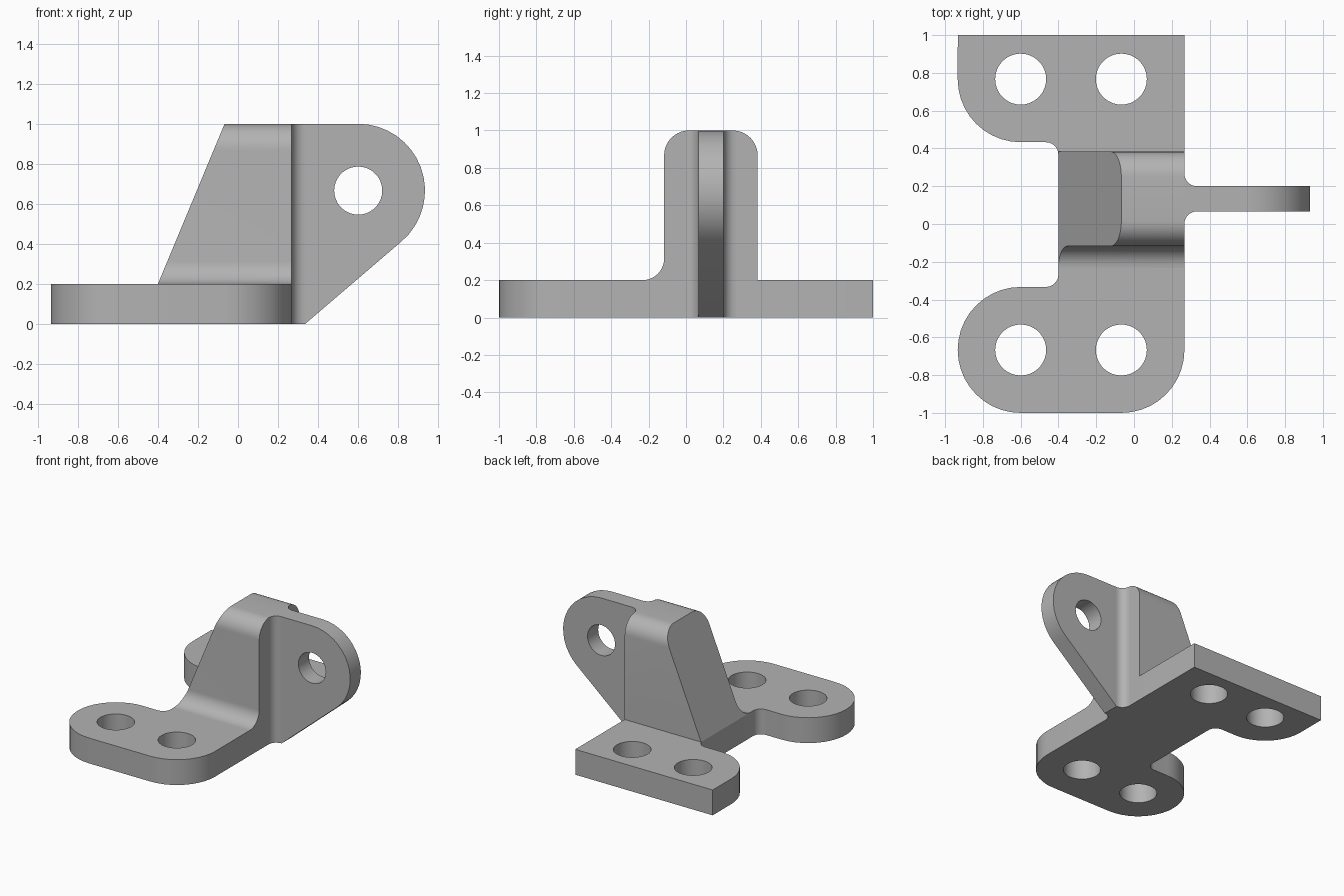
import bpy, bmesh
from math import sin, cos, radians
from mathutils import Vector

if "Cube" in bpy.data.objects:
    bpy.data.objects.remove(bpy.data.objects["Cube"], do_unlink=True)

# Single grey metal
GREY = (0.45, 0.45, 0.45, 1)
metal = bpy.data.materials.new("grey metal")
metal.use_nodes = True
metal.diffuse_color = GREY
metal.node_tree.nodes["Principled BSDF"].inputs["Base Color"].default_value = GREY

R = 1 / 3        # large corner radius
F = 1 / 15       # small fillet radius
EDGE = 0.267     # flush side of plate and block
PLACE = {"x": lambda u, v, w: (w, u, v),
         "y": lambda u, v, w: (u, w, v),
         "z": lambda u, v, w: (u, v, w)}


def arc(cu, cv, r, start, end, n=10):
    angles = [radians(start + (end - start) * i / n) for i in range(n + 1)]
    return [(cu + r * cos(a), cv + r * sin(a)) for a in angles]


def prism(name, outline, axis, low, high):
    """Extrude a closed outline along an axis."""
    bm = bmesh.new()
    face = bm.faces.new([bm.verts.new(PLACE[axis](u, v, low)) for u, v in outline])
    out = bmesh.ops.extrude_face_region(bm, geom=[face])
    moved = [g for g in out["geom"] if isinstance(g, bmesh.types.BMVert)]
    bmesh.ops.translate(bm, verts=moved, vec=Vector(PLACE[axis](0, 0, high - low)))
    bmesh.ops.remove_doubles(bm, verts=bm.verts, dist=1e-5)
    bmesh.ops.recalc_face_normals(bm, faces=bm.faces)
    mesh = bpy.data.meshes.new(name)
    bm.to_mesh(mesh)
    bm.free()
    obj = bpy.data.objects.new(name, mesh)
    mesh.materials.append(metal)
    bpy.context.collection.objects.link(obj)
    return obj


def activate(obj):
    bpy.ops.object.select_all(action="DESELECT")
    obj.select_set(True)
    bpy.context.view_layer.objects.active = obj


def drill(obj, u, v, r, axis):
    cutter = prism("hole_cutter", arc(u, v, r, 0, 350, 35), axis, -0.5, 0.5)
    mod = obj.modifiers.new("hole", "BOOLEAN")
    mod.operation, mod.solver, mod.object = "DIFFERENCE", "EXACT", cutter
    activate(obj)
    bpy.ops.object.modifier_apply(modifier=mod.name)
    bpy.data.objects.remove(cutter, do_unlink=True)


# Base plate with two bolt wings and a recessed waist
outline = [(-0.933, 1), (EDGE, 1)]
outline += arc(EDGE - R, -1 + R, R, 0, -90)
outline += arc(-0.6, -1 + R, R, -90, -270)[:1] + arc(-0.6, -1 + R, R, -90, -270, 20)[1:]
outline += arc(-0.4 - F, -R + F, F, -90, 0, 6)
outline += arc(-0.4 - F, 0.433 - F, F, 0, 90, 6)
outline += arc(-0.6, 0.433 + R, R, 270, 180)
base = prism("base_plate", outline, "z", 0, 0.2)
for x in (-0.6, -0.067):
    for y in (-0.667, 0.767):
        drill(base, x, y, 0.135, "z")

# Upright block: rounded top, filleted front foot
T, FOOT, FRONT, BACK = 0.133, 0.115, -0.117, 0.383
outline = [(BACK, 0.2)] + arc(BACK - T, 1 - T, T, 0, 90)
outline += arc(FRONT + T, 1 - T, T, 90, 180)
outline += arc(FRONT - FOOT, 0.2 + FOOT, FOOT, 0, -90)
block = prism("upright_block", outline, "x", -0.4, EDGE)

# Slope the block's side
bm = bmesh.new()
bm.from_mesh(block.data)
cut = bmesh.ops.bisect_plane(bm, geom=bm.verts[:] + bm.edges[:] + bm.faces[:],
                             plane_co=(-0.4, 0, 0.2), plane_no=(-0.8, 0, 0.333),
                             clear_outer=True)
rim = [e for e in bm.edges if e.is_boundary]
bmesh.ops.holes_fill(bm, edges=rim, sides=0)
bmesh.ops.recalc_face_normals(bm, faces=bm.faces)
bm.to_mesh(block.data)
bm.free()

# Flared neck joining lug to block
LUG_FRONT, LUG_BACK, NECK = 0.067, 0.2, EDGE + F
outline = arc(NECK, LUG_FRONT - F, F, 180, 90, 8) + arc(NECK, LUG_BACK + F, F, 270, 180, 8)
neck = prism("lug_neck", outline, "z", 0, 1)

# Round-ended lug with a pin hole
outline = [(NECK, 1), (NECK, 0)] + arc(0.6, 1 - R, R, -49.4, 90, 16)
lug = prism("pin_lug", outline, "y", LUG_FRONT, LUG_BACK)
drill(lug, 0.6, 1 - R, 0.12, "y")

for part in (base, block, neck, lug):
    activate(part)
    bpy.ops.object.shade_smooth_by_angle(angle=radians(30))
